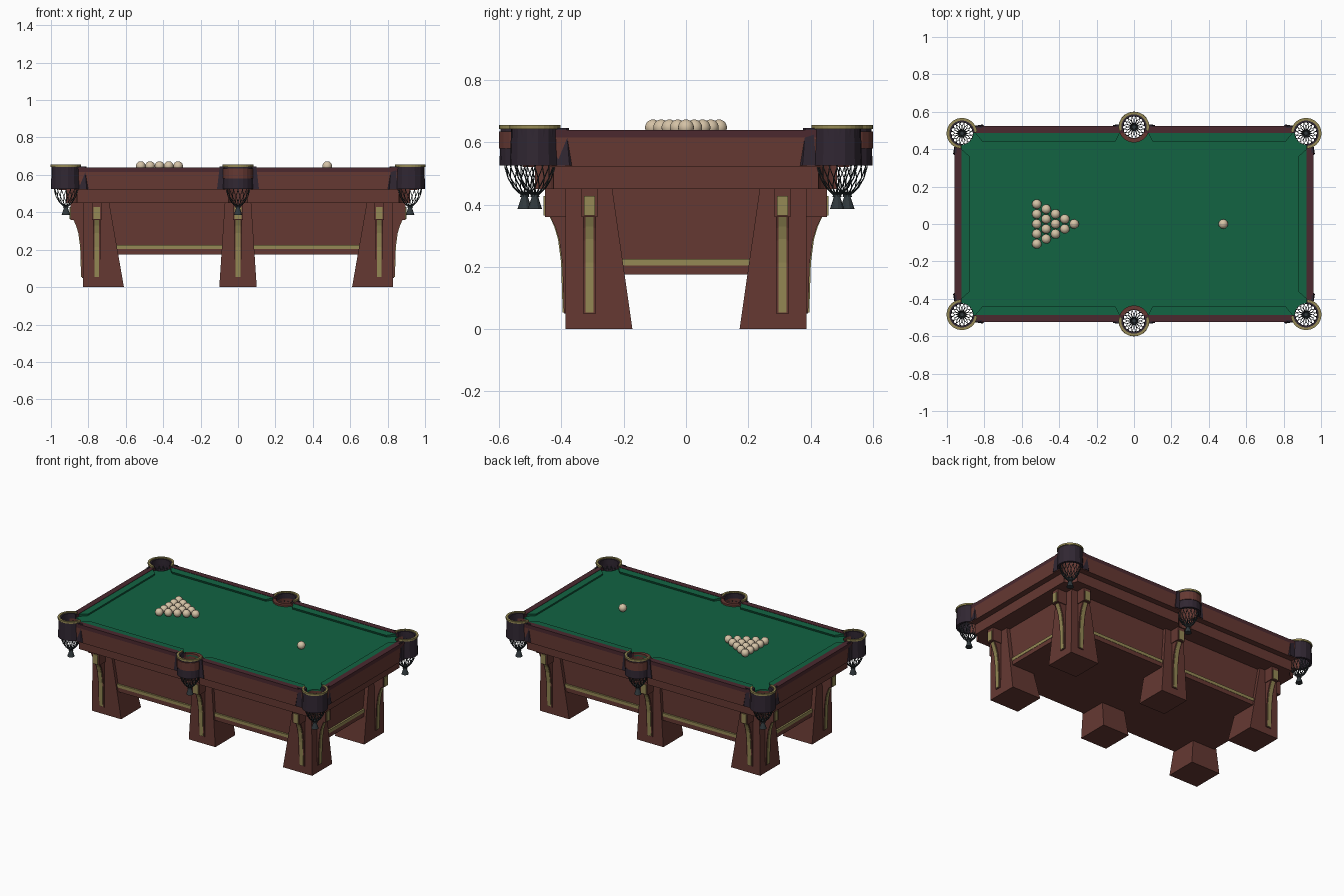
import bpy, bmesh, math
from mathutils import Matrix, Vector

if "Cube" in bpy.data.objects:
    bpy.data.objects.remove(bpy.data.objects["Cube"])

def material(name, r, g, b):
    m = bpy.data.materials.new(name)
    m.diffuse_color = (r, g, b, 1)
    m.use_nodes = True
    m.node_tree.nodes["Principled BSDF"].inputs["Base Color"].default_value = m.diffuse_color
    return m

WOOD = material("wood", .13, .04, .032)
DARK = material("dark_wood", .07, .022, .028)
FELT = material("felt", .006, .125, .055)
GOLD = material("brass", .30, .25, .09)
LEATHER = material("leather", .03, .02, .032)
CORD = material("cord", .03, .04, .045)
IVORY = material("ivory", .66, .54, .38)

def finish(name, bm, mat, M=None):
    if M is not None:
        bm.transform(M)
    bmesh.ops.recalc_face_normals(bm, faces=bm.faces)
    me = bpy.data.meshes.new(name)
    bm.to_mesh(me)
    bm.free()
    me.materials.append(mat)
    ob = bpy.data.objects.new(name, me)
    bpy.context.collection.objects.link(ob)
    return ob

def loft(name, low, high, mat, M=None):
    """Solid between two loops with the same point count."""
    bm = bmesh.new()
    a = [bm.verts.new(p) for p in low]
    b = [bm.verts.new(p) for p in high]
    n = len(a)
    bm.faces.new(a)
    bm.faces.new(b)
    for i in range(n):
        j = (i + 1) % n
        bm.faces.new((a[i], a[j], b[j], b[i]))
    return finish(name, bm, mat, M)

def rect(x0, x1, y0, y1, z):
    return [(x0, y0, z), (x1, y0, z), (x1, y1, z), (x0, y1, z)]

def box(name, x0, x1, y0, y1, z0, z1, mat):
    return loft(name, rect(x0, x1, y0, y1, z0), rect(x0, x1, y0, y1, z1), mat)

def circle(r, z, n):
    return [(r * math.cos(2 * math.pi * i / n), r * math.sin(2 * math.pi * i / n), z) for i in range(n)]

def place(x, y, angle):
    return Matrix.Translation((x, y, 0)) @ Matrix.Rotation(angle, 4, 'Z')

# pockets: x, y, outward angle, half sweep of leather
pockets = []
for sy in (-1, 1):
    pockets.append((0, sy * .518, sy * math.pi / 2, math.radians(80)))
    for sx in (-1, 1):
        pockets.append((sx * .92, sy * .485, math.atan2(sy, sx), math.radians(105)))

# body, plinth and brass inlay
box("cabinet", -.80, .80, -.365, .365, .19, .46, WOOD)
box("plinth", -.81, .81, -.375, .375, .175, .205, WOOD)
box("cabinet_inlay", -.812, .812, -.377, .377, .204, .225, GOLD)

# table top layers
tops = [box("apron", -.92, .92, -.485, .485, .45, .52, WOOD),
        box("rail_body", -.96, .96, -.525, .525, .52, .615, WOOD),
        box("felt_bed", -.922, .922, -.488, .488, .612, .622, FELT)]
for s in (-1, 1):
    y0, y1 = sorted((s * .487, s * .525))
    tops.append(box("long_rail_cap", -.96, .96, y0, y1, .615, .64, DARK))
    x0, x1 = sorted((s * .921, s * .96))
    tops.append(box("short_rail_cap", x0, x1, -.487, .487, .615, .64, DARK))
    # wooden collar behind each middle pocket
    tops.append(loft("pocket_collar", circle(.083, .58, 20), circle(.083, .634, 20), WOOD,
                     Matrix.Translation((0, s * .518, 0))))

# drill the pocket holes
bm = bmesh.new()
for x, y, a, h in pockets:
    bmesh.ops.create_cone(bm, cap_ends=True, segments=24, radius1=.06, radius2=.06, depth=.4,
                          matrix=Matrix.Translation((x, y, .6)))
cutter = finish("pocket_cutter", bm, WOOD)
cutter.hide_render = True
for ob in tops:
    mod = ob.modifiers.new("holes", 'BOOLEAN')
    mod.operation = 'DIFFERENCE'
    mod.solver = 'EXACT'
    mod.object = cutter
    bpy.context.view_layer.objects.active = ob
    bpy.ops.object.modifier_apply(modifier="holes")
bpy.data.objects.remove(cutter)

# cushions with mitred ends: outer edge, nose edge
def cushion(name, o0, o1, n0, n1, outer, nose, M):
    low = [(o0, outer, .618), (o1, outer, .618), (n1, nose + .006, .618), (n0, nose + .006, .618)]
    high = [(o0, outer, .638), (o1, outer, .638), (n1, nose, .636), (n0, nose, .636)]
    loft(name, low, high, FELT, M)

for s in (0, math.pi):
    R = Matrix.Rotation(s, 4, 'Z')
    for m in (1, -1):
        cushion("long_cushion", m * .075, m * .85, m * .10, m * .81, .488, .44, R)
    cushion("short_cushion", -.40, .40, -.36, .36, .922, .877, R @ Matrix.Rotation(math.pi / 2, 4, 'Z'))

# legs: straight outside, flared inside
def leg(name, bx0, bx1, tx0, tx1, sx, sy):
    low = [(sx * x, sy * y, z) for x, y, z in rect(bx0, bx1, .172, .387, 0)]
    high = [(sx * x, sy * y, z) for x, y, z in rect(tx0, tx1, .238, .387, .46)]
    loft(name, low, high, WOOD)

# curved leg bracket with brass strip and cap plate
CURVE = [(.005, .05), (.01, .21), (.02, .285), (.032, .325), (.05, .365)]
def bracket(x, y, angle):
    M = place(x, y, angle)
    def slab(name, prof, w, mat):
        loft(name, [(d, -w / 2, z) for d, z in prof], [(d, w / 2, z) for d, z in prof], mat, M)
    slab("leg_bracket", [(-.03, .05)] + CURVE + [(-.03, .365)], .042, WOOD)
    slab("bracket_cap", [(-.03, .36), (.065, .36), (.065, .455), (-.03, .455)], .052, WOOD)
    strip = [(d + .004, z + .004) for d, z in CURVE]
    slab("bracket_strip", strip + [(d - .005, z) for d, z in reversed(strip)], .026, GOLD)
    slab("bracket_plate", [(.06, .365), (.07, .365), (.07, .428), (.06, .428)], .035, GOLD)

for sy in (-1, 1):
    up = sy * math.pi / 2
    leg("middle_leg", -.10, .10, -.07, .07, 1, sy)
    bracket(0, sy * .387, up)
    for sx in (-1, 1):
        leg("corner_leg", .61, .83, .69, .825, sx, sy)
        bracket(sx * .755, sy * .387, up)
        bracket(sx * .83, sy * .31, 0 if sx > 0 else math.pi)

# pocket fittings
def arc(r, half, n, z):
    return [(r * math.cos(t), r * math.sin(t), z) for t in
            (-half + 2 * half * i / n for i in range(n + 1))]

def band(name, r0, r1, half, n, z0, z1, mat, M):
    loft(name, arc(r1, half, n, z0) + arc(r0, half, n, z0)[::-1],
         arc(r1, half, n, z1) + arc(r0, half, n, z1)[::-1], mat, M)

def skirt_loop(r, half, z, wing):
    v = .012 if half < 1.5 else -.045
    out = [(v, -wing, z)] + arc(r, half, 8, z) + [(v, wing, z)]
    inn = [(v - .012, -wing, z)] + arc(r - .016, half, 8, z) + [(v - .012, wing, z)]
    return out + inn[::-1]

NET = [(.060, .60), (.064, .56), (.063, .52), (.054, .485), (.036, .455), (.012, .432)]
for x, y, a, half in pockets:
    M = place(x, y, a)
    loft("pocket_skirt", skirt_loop(.081, half, .525, .112), skirt_loop(.077, half, .645, .098), LEATHER, M)
    band("pocket_lip", .058, .076, half + .45, 20, .615, .648, LEATHER, M)
    band("pocket_rim", .068, .082, half + .45, 20, .643, .655, GOLD, M)
    # net of crossing zigzag cords
    cu = bpy.data.curves.new("pocket_net", 'CURVE')
    cu.dimensions = '3D'
    cu.bevel_depth = .002
    cu.bevel_resolution = 0
    for k in range(16):
        for ph in (-1, 1):
            sp = cu.splines.new('POLY')
            sp.points.add(len(NET) - 1)
            for i, (r, z) in enumerate(NET):
                t = 2 * math.pi * (k + .5 * ((i % 2) * ph)) / 16
                sp.points[i].co = (r * math.cos(t), r * math.sin(t), z, 1)
    cu.materials.append(CORD)
    net = bpy.data.objects.new("pocket_net", cu)
    net.matrix_world = M
    bpy.context.collection.objects.link(net)
    # tassel
    loft("net_knot", circle(.015, .424, 10), circle(.011, .44, 10), CORD, M)
    loft("net_tassel", circle(.023, .386, 10), circle(.010, .426, 10), CORD, M)

# balls: racked triangle and cue ball
spots = [(-.32 - .05 * r, (i - r / 2) * .053) for r in range(5) for i in range(r + 1)] + [(.477, 0)]
for x, y in spots:
    bm = bmesh.new()
    bmesh.ops.create_uvsphere(bm, u_segments=20, v_segments=12, radius=.0255)
    ball = finish("ball", bm, IVORY, Matrix.Translation((x, y, .6475)))
    for p in ball.data.polygons:
        p.use_smooth = True
